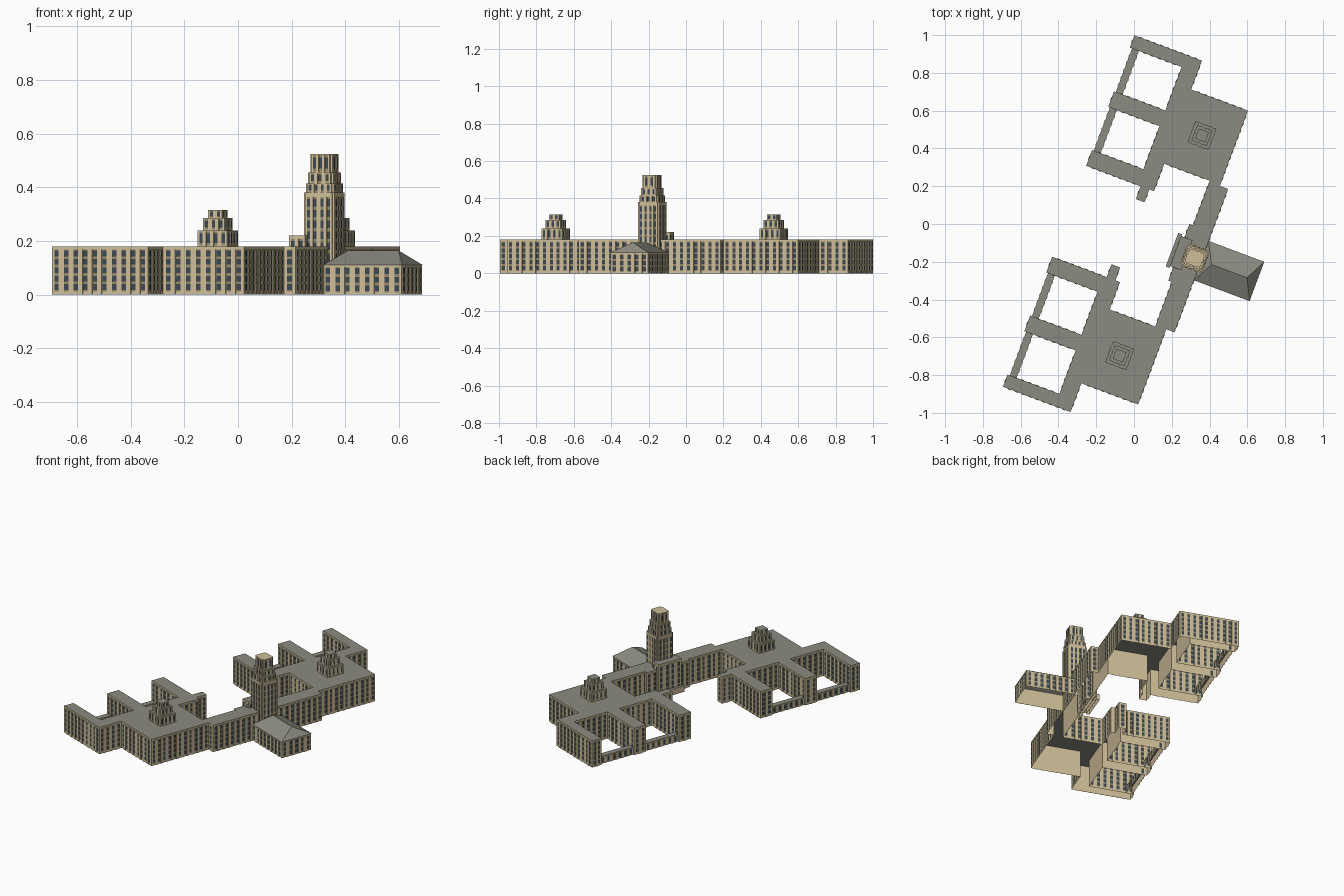
import bpy, math
from mathutils import Vector

if "Cube" in bpy.data.objects:
    bpy.data.objects.remove(bpy.data.objects["Cube"])

ROT = math.radians(-20.5)
C, S = math.cos(ROT), math.sin(ROT)
B0 = -0.057          # symmetry line of the plan


def P(a, b, z):
    """Plan coordinates (across, along, height) to world."""
    b += B0
    return Vector((a * C - b * S, a * S + b * C, z))


def material(name, col):
    m = bpy.data.materials.new(name)
    m.diffuse_color = (*col, 1)
    m.use_nodes = True
    m.node_tree.nodes["Principled BSDF"].inputs["Base Color"].default_value = m.diffuse_color
    return m


WALL, ROOF, SPAN, GLASS = range(4)
MATS = [material("sandstone", (0.62, 0.52, 0.32)),
        material("roof_grey", (0.26, 0.26, 0.22)),
        material("spandrel", (0.30, 0.25, 0.15)),
        material("window_glass", (0.045, 0.065, 0.08))]


class Part:
    """Collects faces with material slots, then makes one object."""

    def __init__(self, name):
        self.name, self.v, self.f, self.m = name, [], [], []

    def face(self, pts, mat):
        n = len(self.v)
        self.v += pts
        self.f.append(list(range(n, n + len(pts))))
        self.m.append(mat)

    def facade(self, p, q, z0, z1, bay, rows, depth):
        dx, dy = q[0] - p[0], q[1] - p[1]
        L = math.hypot(dx, dy)
        t, nrm = (dx / L, dy / L), (dy / L, -dx / L)

        def W(s, off, z):
            return P(p[0] + t[0] * s + nrm[0] * off, p[1] + t[1] * s + nrm[1] * off, z)

        def quad(s0, s1, off, a, b, mat):
            self.face([W(s0, off, a), W(s1, off, a), W(s1, off, b), W(s0, off, b)], mat)

        quad(0, L, 0, z0, z1, WALL)
        if L < 0.03 or not rows:
            return
        n = max(1, round(L / bay))
        w = L / n
        lo, hi = z0 + 0.07 * (z1 - z0), z1 - 0.06 * (z1 - z0)
        pitch = (hi - lo) / rows
        for i in range(n):
            c = (i + 0.5) * w
            h = w * 0.22
            # recessed spandrel strip with windows
            quad(c - h, c + h, 0.0006, lo, hi, SPAN)
            for r in range(rows):
                a = lo + pitch * (r + 0.17)
                quad(c - h, c + h, 0.0012, a, a + pitch * 0.68, GLASS)
        for i in range(1, n):
            # projecting pier
            s0, s1 = (i - 0.22) * w, (i + 0.22) * w
            quad(s0, s1, depth, z0, hi, WALL)
            self.face([W(s0, 0, z0), W(s0, depth, z0), W(s0, depth, hi), W(s0, 0, hi)], WALL)
            self.face([W(s1, depth, z0), W(s1, 0, z0), W(s1, 0, hi), W(s1, depth, hi)], WALL)
            self.face([W(s0, depth, hi), W(s1, depth, hi), W(s1, 0, hi), W(s0, 0, hi)], WALL)

    def block(self, pts, z0, z1, bay=0.04, rows=5, depth=0.003, top=ROOF):
        for i, p in enumerate(pts):
            self.facade(p, pts[(i + 1) % len(pts)], z0, z1, bay, rows, depth)
        if top is not None:
            self.face([P(a, b, z1) for a, b in pts], top)

    def make(self):
        me = bpy.data.meshes.new(self.name)
        me.from_pydata(self.v, [], self.f)
        for m in MATS:
            me.materials.append(m)
        for poly, m in zip(me.polygons, self.m):
            poly.material_index = m
        ob = bpy.data.objects.new(self.name, me)
        bpy.context.collection.objects.link(ob)


def rect(a0, a1, b0, b1):
    return [(a0, b0), (a1, b0), (a1, b1), (a0, b1)]


def notched(a, b, ha, hb, k):
    """Rectangle with stepped-in corners."""
    q = [(ha, hb - k), (ha - k, hb - k), (ha - k, hb)]
    r = q + [(-x, y) for x, y in reversed(q)]
    r += [(-x, -y) for x, y in r]
    return [(a + x, b + y) for x, y in r]


# main building: half outline mirrored along the plan's symmetry line
half = [(.402, .405), (.355, .405), (.355, .83), (.034, .83), (.034, .993), (-.348, .993),
        (-.348, .924), (-.055, .924), (-.055, .678), (-.345, .678), (-.345, .59),
        (-.055, .59), (-.055, .346), (-.345, .346), (-.345, .257), (-.037, .257),
        (-.037, .184), (.012, .184), (.012, .257), (.038, .257), (.038, .412), (.295, .412)]
main = Part("main_building")
main.block(half + [(a, -b) for a, b in reversed(half)], 0, 0.18)
main.make()

for side, sg in (("north", 1), ("south", -1)):
    # low links closing the courtyards
    links = Part(side + "_court_links")
    for b0, b1 in ((.678, .924), (.346, .59)):
        lo, hi = sorted((sg * b0, sg * b1))
        links.block(rect(-.335, -.297, lo, hi), 0, 0.05, rows=1)
    links.make()
    # stepped roof turret
    turret = Part(side + "_roof_turret")
    for h, z0, z1 in ((.059, .18, .24), (.043, .24, .285), (.028, .285, .315)):
        c = sg * .622
        turret.block(rect(.173 - h, .173 + h, c - h, c + h), z0, z1, 0.028, 1, 0.002)
    turret.make()

# central tower in four setbacks
tower = Part("central_tower")
for ha, hb, z0, z1 in ((.061, .061, .10, .38), (.056, .055, .38, .415),
                       (.051, .048, .415, .455), (.044, .040, .455, .525)):
    tower.block(notched(.365, 0, ha, hb, .008), z0, z1, 0.027,
                6 if z0 < .2 else 1, 0.003, WALL)
tower.make()

# rear entrance: bay, raised centre and low steps
entry = Part("rear_entrance")
entry.block(rect(.275, .296, -.16, .16), 0, .18)
entry.block(rect(.256, .32, -.085, .085), 0, .22)
entry.block(rect(.236, .257, -.095, .095), 0, .04, rows=0)
entry.make()

# front hall with hipped roof
hall = Part("front_hall")
plan = rect(.400, .713, -.108, .108)
hall.block(plan, 0, .11, rows=3, top=None)
e = [P(a, b, .11) for a, b in rect(.400, .716, -.111, .111)]
r0, r1 = P(.46, 0, .165), P(.66, 0, .165)
hall.face([e[0], e[1], r1, r0], ROOF)
hall.face([e[1], e[2], r1], ROOF)
hall.face([e[2], e[3], r0, r1], ROOF)
hall.face([e[3], e[0], r0], ROOF)
hall.make()
